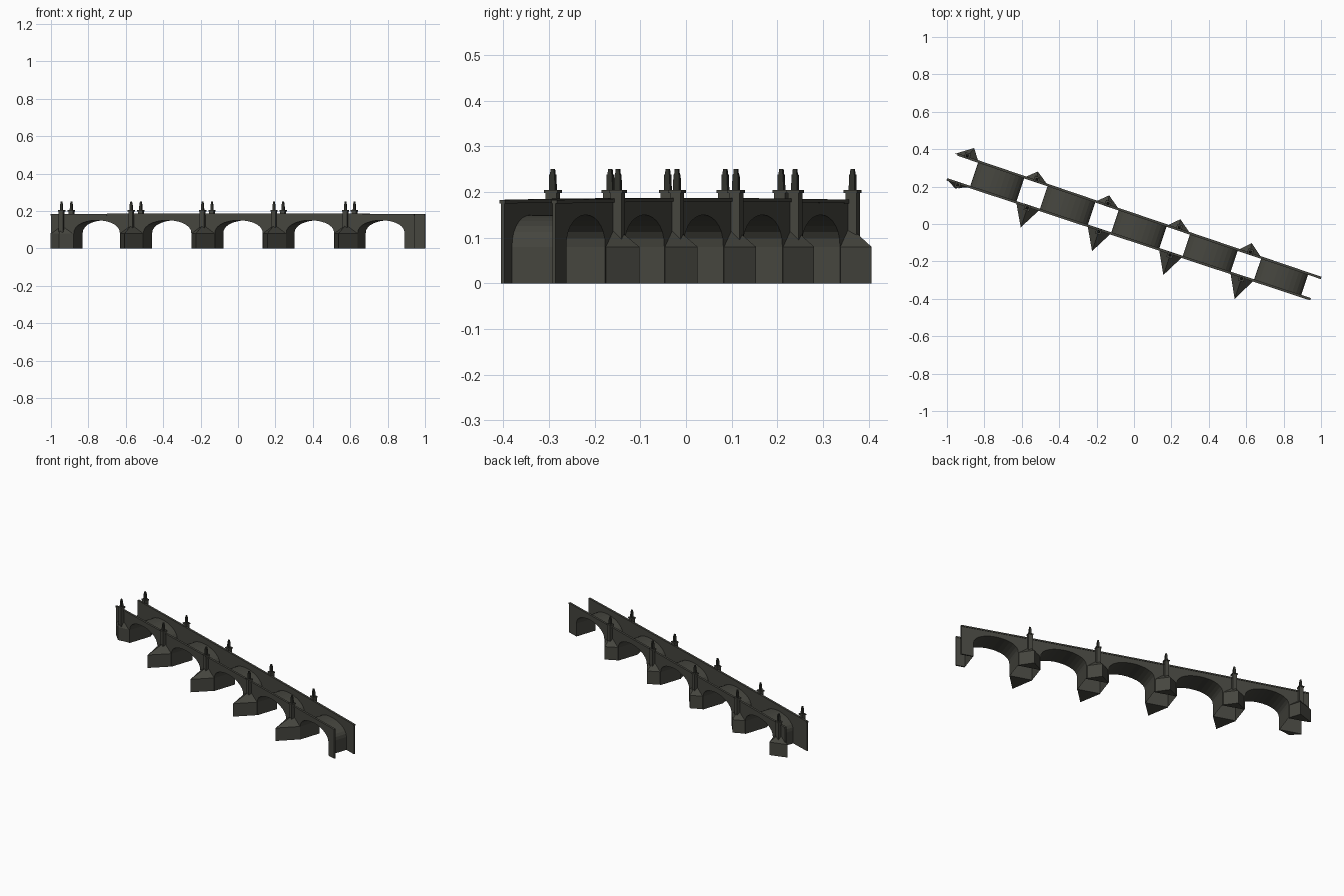
import bpy
import bmesh
import math
from mathutils import Vector

cube = bpy.data.objects.get("Cube")
if cube:
    bpy.data.objects.remove(cube, do_unlink=True)

# Bridge axis: distance s along it, t across it
ANGLE = math.radians(-18.5)
U = Vector((math.cos(ANGLE), math.sin(ANGLE), 0))
V = Vector((-math.sin(ANGLE), math.cos(ANGLE), 0))
ORIGIN = Vector((0, -0.02, 0))

SPRING, RISE = 0.08, 0.07
PIERS = [-0.967] + [-0.575 + 0.402 * k for k in range(4)]
HALF_PIER = 0.066
LAST_SPRING = 0.962


def material(name, rgb):
    m = bpy.data.materials.new(name)
    m.use_nodes = True
    m.diffuse_color = (*rgb, 1)
    m.node_tree.nodes["Principled BSDF"].inputs["Base Color"].default_value = (*rgb, 1)
    return m


STONE = material("weathered_stone", (0.060, 0.060, 0.049))
DARK = material("dark_statue_stone", (0.030, 0.031, 0.025))


def place(s, t, z):
    return ORIGIN + U * s + V * t + Vector((0, 0, z))


def half_width(s):
    return 0.067 - 0.0045 * s


def top(s):
    return 0.186 - 0.004 * s * s


def finish(bm, name, mat, closed=True):
    if closed:
        bmesh.ops.recalc_face_normals(bm, faces=bm.faces)
    mesh = bpy.data.meshes.new(name)
    bm.to_mesh(mesh)
    bm.free()
    mesh.materials.append(mat)
    obj = bpy.data.objects.new(name, mesh)
    bpy.context.collection.objects.link(obj)
    return obj


def loft(rings, name, mat):
    """Skin a list of equal rings of (s, t, z) points and cap both ends."""
    bm = bmesh.new()
    loops = [[bm.verts.new(place(*p)) for p in ring] for ring in rings]
    n = len(loops[0])
    for a, b in zip(loops, loops[1:]):
        for i in range(n):
            j = (i + 1) % n
            bm.faces.new((a[i], a[j], b[j], b[i]))
    bm.faces.new(loops[0])
    bm.faces.new(loops[-1])
    return finish(bm, name, mat)


def block(name, s, t, z0, z1, half, mat, taper=1):
    corners = ((-1, -1), (1, -1), (1, 1), (-1, 1))
    rings = [[(s + a * h, t + b * h, z) for a, b in corners]
             for z, h in ((z0, half), (z1, half * taper))]
    return loft(rings, name, mat)


# Arch outlines, from springing to springing
starts = [p + HALF_PIER for p in PIERS]
ends = [p - HALF_PIER for p in PIERS[1:]] + [LAST_SPRING]
arches = []
for s0, s1 in zip(starts, ends):
    mid, half = (s0 + s1) / 2, (s1 - s0) / 2
    arches.append([(mid - half * math.cos(math.pi * i / 14),
                    SPRING + RISE * math.sin(math.pi * i / 14) ** 0.9) for i in range(15)])

# Vaults: open barrel sheets with jambs down to the ground
for k, arch in enumerate(arches):
    bm = bmesh.new()
    path = [(arch[0][0], 0)] + arch + [(arch[-1][0], 0)]
    rows = [[bm.verts.new(place(s, side * half_width(s), z)) for side in (-1, 1)]
            for s, z in path]
    for a, b in zip(rows, rows[1:]):
        bm.faces.new((a[0], a[1], b[1], b[0]))
    finish(bm, f"arch_vault_{k + 1}", STONE, closed=False)

# Side walls with arch openings, and a coping along each
for side, label in ((-1, "front"), (1, "back")):
    left, right = -1.024 + 0.006 * side, 1.025 + 0.009 * side
    bottom = [(left, 0)]
    for arch in arches:
        bottom += [(arch[0][0], 0)] + arch + [(arch[-1][0], 0)]
    bottom.append((right, 0))
    outline = bottom + [(s, top(s)) for s in
                        [right] + [p for p in reversed(PIERS)][:-1] + [left]]
    rings = [[(s, side * (half_width(s) + d), z) for s, z in outline] for d in (-0.004, 0.004)]
    loft(rings, f"{label}_wall", STONE)

    rings = []
    for s in [left] + PIERS[1:] + [right]:
        w, h = half_width(s), top(s)
        rings.append([(s, side * (w + d), h + z) for d, z in
                      ((-0.006, -0.007), (0.007, -0.007), (0.007, 0.001), (-0.006, 0.001))])
    loft(rings, f"{label}_coping", STONE)


def cutwater(name, s, side, reach, shift):
    """Pointed pier nose with a sloping, ridged cap."""
    w = half_width(s)
    base = ((s - HALF_PIER, w), (s + shift, reach), (s + HALF_PIER, w))
    bm = bmesh.new()
    low = [bm.verts.new(place(a, side * b, 0)) for a, b in base]
    high = [bm.verts.new(place(a, side * b, SPRING)) for a, b in base]
    peak = bm.verts.new(place(s, side * w, 0.127))
    for i in (0, 1):
        bm.faces.new((low[i], low[i + 1], high[i + 1], high[i]))
        bm.faces.new((high[i], high[i + 1], peak))
    bm.faces.new(low)
    bm.faces.new((low[2], low[0], high[0], peak, high[2]))
    finish(bm, name, STONE)


# Pier noses with pillars, plinths and statues
for k, s in enumerate(PIERS):
    for side, label in ((-1, "front"), (1, "back")):
        if k == 0:
            reach, shift = (0.104, -0.006) if side < 0 else (0.133, 0.021)
        else:
            reach, shift = (0.190, 0) if side < 0 else (0.122, -0.008)
        tag = f"{label}_{k + 1}"
        cutwater(f"cutwater_{tag}", s, side, reach, shift)
        t = side * (half_width(s) + 0.011)
        block(f"pillar_{tag}", s, t, 0.085, 0.198, 0.0125, STONE)
        block(f"plinth_{tag}", s, t, 0.198, 0.204, 0.0155, STONE)
        block(f"statue_body_{tag}", s, t, 0.204, 0.238, 0.007, DARK, 0.9)
        block(f"statue_head_{tag}", s, t, 0.238, 0.250, 0.005, DARK, 0.8)
